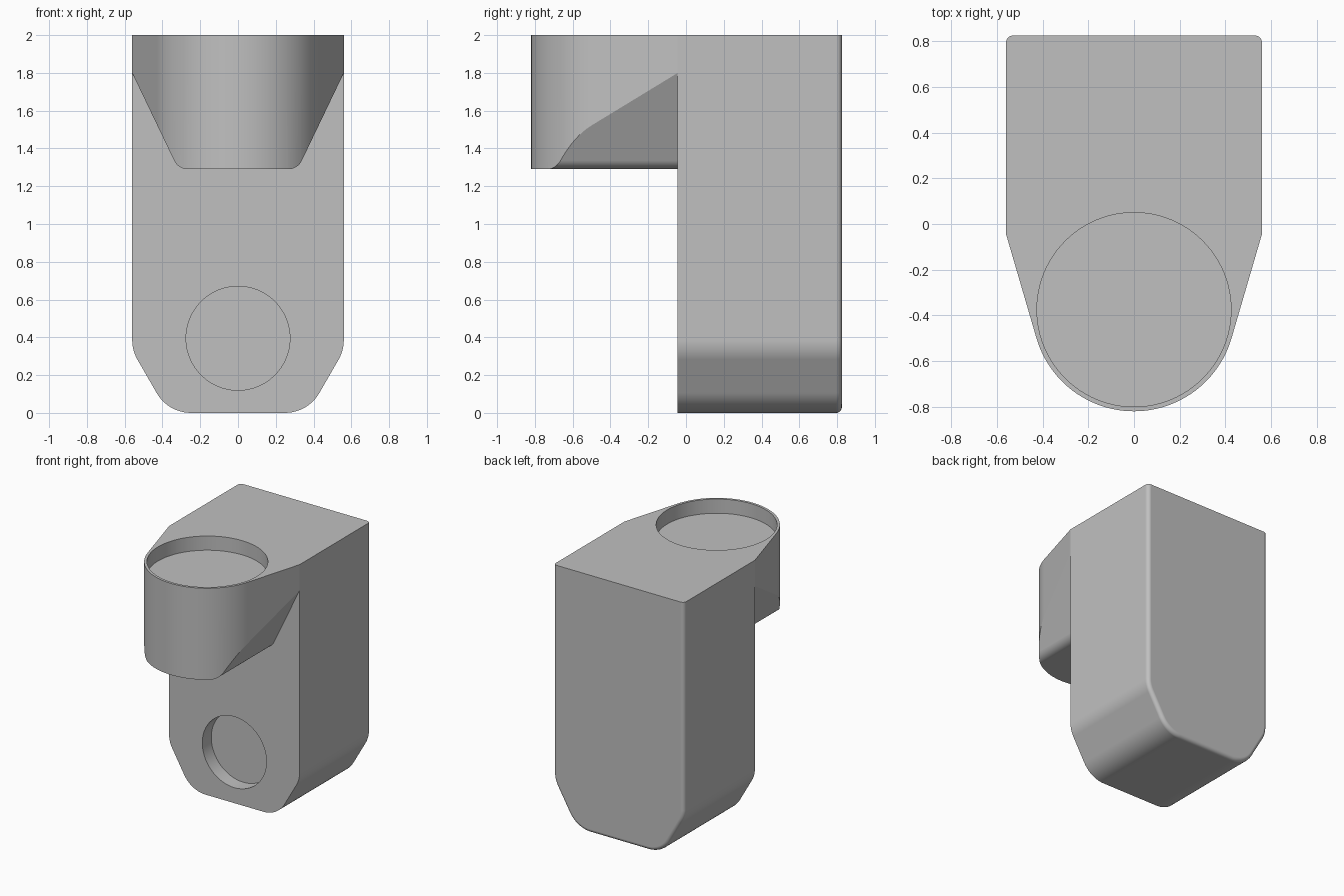
import bpy, bmesh
from math import pi, sin, cos, tan, atan2, acos, hypot, radians
from mathutils import Vector

if "Cube" in bpy.data.objects:
    bpy.data.objects.remove(bpy.data.objects["Cube"])

grey = bpy.data.materials.new("plain grey")
grey.use_nodes = True
colour = (0.53, 0.53, 0.53, 1)
grey.diffuse_color = colour
grey.node_tree.nodes["Principled BSDF"].inputs["Base Color"].default_value = colour


def arc(centre, radius, start, end, steps):
    return [(centre[0] + radius * cos(start + (end - start) * i / steps),
             centre[1] + radius * sin(start + (end - start) * i / steps))
            for i in range(steps + 1)]


def circle(centre, radius, steps=96):
    return arc(centre, radius, 0, 2 * pi, steps)[:-1]


def rounded(corners, steps=10):
    """Outline with a fillet of the given radius at each (u, v, radius)."""
    out = []
    for i, (u, v, r) in enumerate(corners):
        p = Vector((u, v))
        if r == 0:
            out.append((u, v))
            continue
        a = (Vector(corners[i - 1][:2]) - p).normalized()
        b = (Vector(corners[(i + 1) % len(corners)][:2]) - p).normalized()
        half = a.angle(b) / 2
        centre = p + (a + b).normalized() * (r / sin(half))
        start, end = [p + d * (r / tan(half)) - centre for d in (a, b)]
        t0, t1 = atan2(start.y, start.x), atan2(end.y, end.x)
        turn = (t1 - t0 + pi) % (2 * pi) - pi
        out += arc(centre, r, t0, t0 + turn, steps)
    return out


def mirrored(right_side):
    """Close a right-hand outline with its mirror image."""
    return right_side + [(-c[0],) + tuple(c[1:]) for c in reversed(right_side)]


def prism(name, outline, axis, low, high, back_round=0):
    """Extrude an outline along y (drawn in x, z) or along z (drawn in x, y)."""
    bm = bmesh.new()
    place = (lambda u, v, d: (u, d, v)) if axis == "y" else (lambda u, v, d: (u, v, d))
    base = bm.faces.new([bm.verts.new(place(u, v, low)) for u, v in outline])
    new = bmesh.ops.extrude_face_region(bm, geom=[base])["geom"]
    bmesh.ops.translate(bm, vec=place(0, 0, high - low),
                        verts=[g for g in new if isinstance(g, bmesh.types.BMVert)])
    bmesh.ops.recalc_face_normals(bm, faces=bm.faces)
    if back_round:
        rim = [e for e in bm.edges if all(v.co.y > high - 1e-4 for v in e.verts)]
        bmesh.ops.bevel(bm, geom=rim, offset=back_round, segments=8,
                        profile=0.5, affect="EDGES")
    mesh = bpy.data.meshes.new(name)
    bm.to_mesh(mesh)
    bm.free()
    mesh.materials.append(grey)
    obj = bpy.data.objects.new(name, mesh)
    bpy.context.collection.objects.link(obj)
    return obj


def combine(obj, tool, operation):
    tool.hide_render = True
    mod = obj.modifiers.new(operation.lower(), "BOOLEAN")
    mod.object, mod.operation, mod.solver = tool, operation, "EXACT"
    bpy.context.view_layer.objects.active = obj
    bpy.ops.object.modifier_apply(modifier=mod.name)
    bpy.data.objects.remove(tool)


WIDE, FRONT, BACK, TALL = 0.56, -0.045, 0.825, 2.2   # parts run past the top, then are trimmed

# Upright block with chamfered, rounded foot and a softened back rim
block_side = [(WIDE, TALL, 0), (WIDE, 0.33, 0.2), (0.37, 0, 0.21)]
body = prism("body", rounded(mirrored(block_side)), "y", FRONT, BACK, 0.03)

# Overhanging round head, tangent to its tapering cheeks
cx, cy, r = 0, -0.375, 0.445
dx, dy = WIDE, FRONT - cy
tangent = atan2(dy, dx) - acos(r / hypot(dx, dy))
nose = arc((cx, cy), r, -pi - tangent, tangent, 48)
head = prism("head", nose + [(WIDE, FRONT), (0.4, 0.2), (-0.4, 0.2), (-WIDE, FRONT)],
             "z", 1, TALL)

# Sloping underside of the head
funnel_side = [(0.80, 2.3, 0), (0.316, 1.29, 0.08)]
funnel = prism("head_underside", rounded(mirrored(funnel_side)), "y", -1.2, 0.5)
combine(head, funnel, "INTERSECT")
combine(body, head, "UNION")

# Flat top and the two round pockets
trim = prism("top_trim", [(-2, -2), (2, -2), (2, 2), (-2, 2)], "z", 2, 3)
combine(body, trim, "DIFFERENCE")
top_pocket = prism("top_pocket", circle((cx, cy), 0.425), "z", 1.89, 2.3)
combine(body, top_pocket, "DIFFERENCE")
front_pocket = prism("front_pocket", circle((0, 0.395), 0.275), "y", -0.3, FRONT + 0.11)
combine(body, front_pocket, "DIFFERENCE")

# Smooth the curves, keep the edges crisp
bpy.ops.object.select_all(action="DESELECT")
body.select_set(True)
bpy.context.view_layer.objects.active = body
bpy.ops.object.shade_smooth_by_angle(angle=radians(13))
weighted = body.modifiers.new("flat_faces", "WEIGHTED_NORMAL")
weighted.keep_sharp = True
